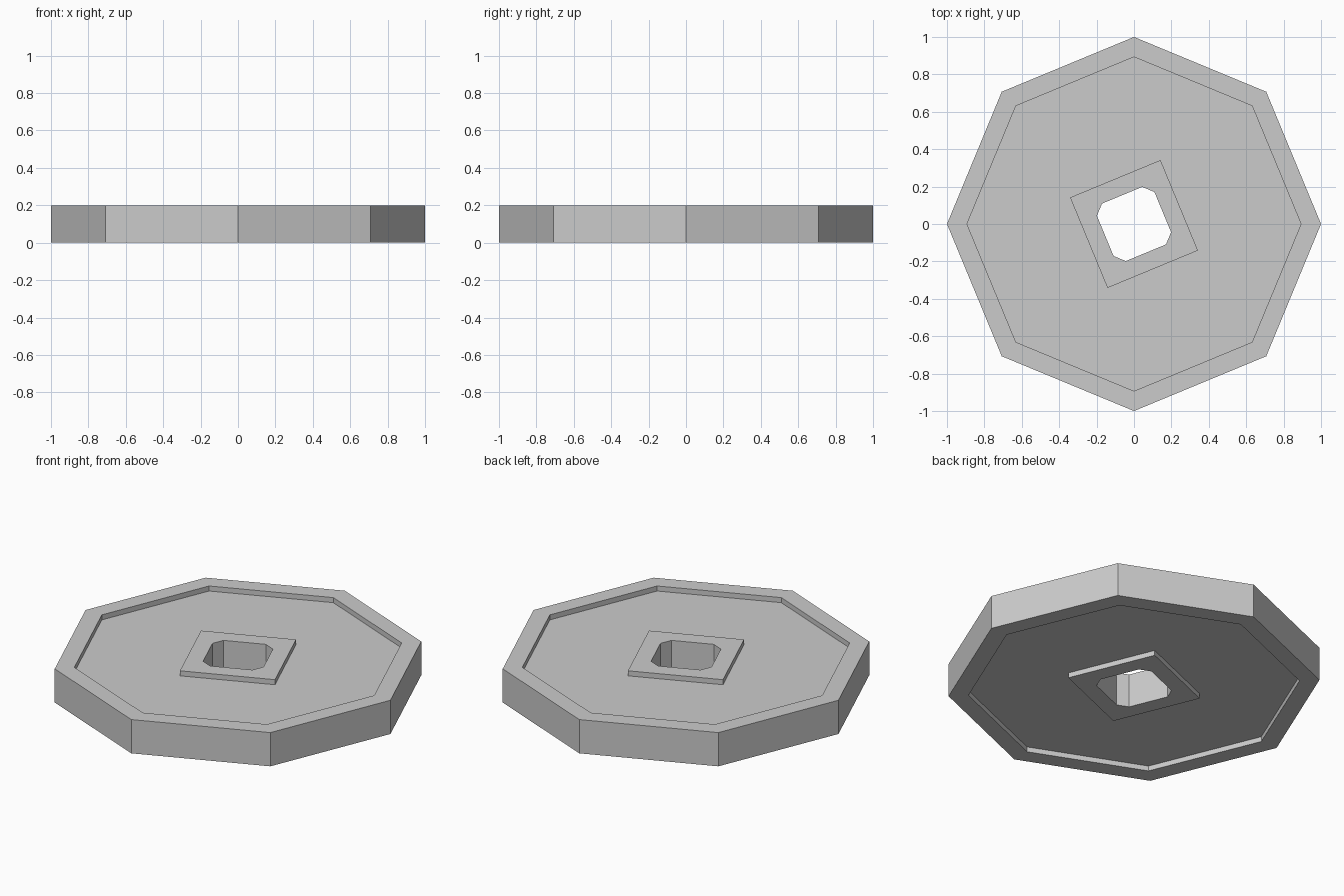
import bpy, bmesh
from math import cos, sin, radians

if "Cube" in bpy.data.objects:
    bpy.data.objects.remove(bpy.data.objects["Cube"])

HEIGHT, RECESS = 0.2, 0.03


def ring(points, z):
    return [(r * cos(radians(a)), r * sin(radians(a)), z) for r, a in points]


# Outlines as eight (radius, angle) points each
outer = [(1.0, 45 * i) for i in range(8)]
inner = [(0.893, 45 * i) for i in range(8)]
# Square boss: corners alternate with side midpoints
boss = [(0.37 if i % 2 else 0.37 * cos(radians(45)), 45 * i + 22.5) for i in range(8)]
# Square bore with clipped corners
bore = [(0.203, 67.5 + 90 * (i // 2) + (10 if i % 2 else -10)) for i in range(8)]

# Section from bore to outer edge on top, then back along the underside
top = [(bore, HEIGHT), (boss, HEIGHT), (boss, HEIGHT - RECESS),
       (inner, HEIGHT - RECESS), (inner, HEIGHT), (outer, HEIGHT)]
section = top + [(o, HEIGHT - z) for o, z in reversed(top)]

bm = bmesh.new()
loops = [[bm.verts.new(p) for p in ring(o, z)] for o, z in section]
for a, b in zip(loops, loops[1:] + loops[:1]):
    for i in range(8):
        j = (i + 1) % 8
        bm.faces.new((a[i], a[j], b[j], b[i]))
bmesh.ops.recalc_face_normals(bm, faces=bm.faces)

# Octagonal plate with recessed faces, square boss and through bore
mesh = bpy.data.meshes.new("octagonal_plate")
bm.to_mesh(mesh)
bm.free()
plate = bpy.data.objects.new("octagonal_plate", mesh)
bpy.context.collection.objects.link(plate)
